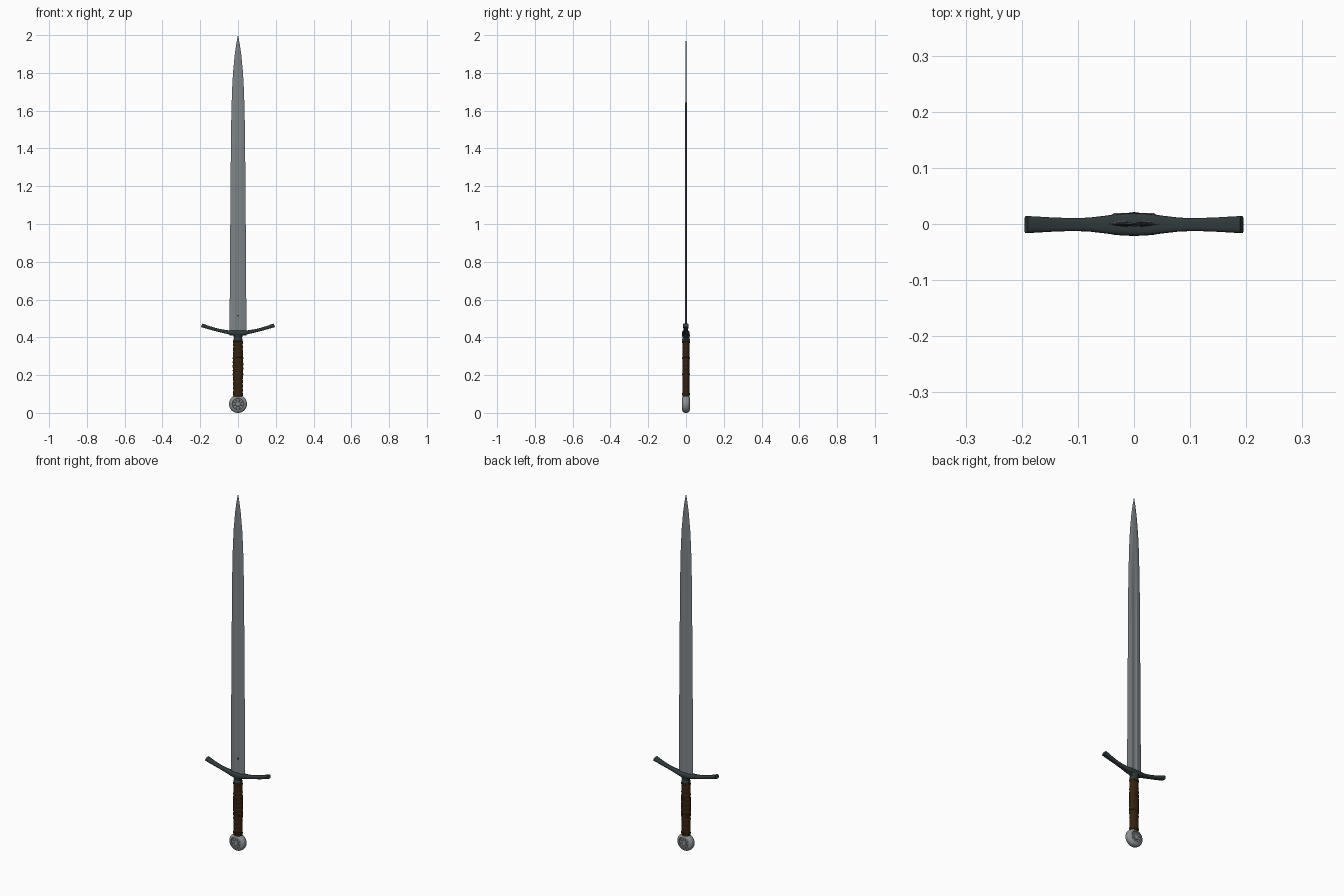
import bpy, bmesh, math
from mathutils import Matrix

if "Cube" in bpy.data.objects:
    bpy.data.objects.remove(bpy.data.objects["Cube"])


def material(name, rgb):
    m = bpy.data.materials.new(name)
    m.diffuse_color = (*rgb, 1)
    m.use_nodes = True
    m.node_tree.nodes["Principled BSDF"].inputs["Base Color"].default_value = m.diffuse_color
    return m


STEEL = material("blade steel", (0.21, 0.23, 0.245))
SILVER = material("pommel silver", (0.27, 0.285, 0.295))
IRON = material("dark iron", (0.03, 0.042, 0.043))
LEATHER = material("brown leather", (0.034, 0.016, 0.005))


def finish(bm, name, mat, angle=35):
    bmesh.ops.remove_doubles(bm, verts=bm.verts, dist=1e-6)
    bmesh.ops.recalc_face_normals(bm, faces=bm.faces)
    me = bpy.data.meshes.new(name)
    bm.to_mesh(me)
    bm.free()
    me.materials.append(mat)
    ob = bpy.data.objects.new(name, me)
    bpy.context.collection.objects.link(ob)
    bpy.ops.object.select_all(action='DESELECT')
    ob.select_set(True)
    bpy.context.view_layer.objects.active = ob
    bpy.ops.object.shade_smooth_by_angle(angle=math.radians(angle))
    return ob


def loft(rings, name, mat, angle=35, cap=True):
    """Skin a list of closed rings of points."""
    bm = bmesh.new()
    vs = [[bm.verts.new(p) for p in r] for r in rings]
    n = len(vs[0])
    for a, b in zip(vs, vs[1:]):
        for i in range(n):
            j = (i + 1) % n
            bm.faces.new((a[i], a[j], b[j], b[i]))
    if cap:
        bm.faces.new(vs[0])
        bm.faces.new(vs[-1])
    return finish(bm, name, mat, angle)


def interp(table, x):
    for (x0, y0), (x1, y1) in zip(table, table[1:]):
        if x <= x1:
            return y0 + (y1 - y0) * (x - x0) / (x1 - x0)
    return table[-1][1]


def oval(rx, ry, z, n=24):
    return [(rx * math.cos(2 * math.pi * i / n), ry * math.sin(2 * math.pi * i / n), z)
            for i in range(n)]


# Blade: lens section with a central fuller that fades out below the point
WIDTH = [(0.41, 0.045), (1.0, 0.041), (1.5, 0.037), (1.7, 0.032), (1.8, 0.0265),
         (1.9, 0.017), (1.95, 0.0098), (2.0, 0.0004)]
THICK = [(0.41, 0.0065), (1.5, 0.0045), (1.85, 0.0032), (1.95, 0.002), (2.0, 0.0003)]
DEPTH = [(0.41, 0.55), (1.5, 0.5), (1.75, 0.0), (2.0, 0.0)]
rings = []
for z in (0.41, 0.7, 1.0, 1.25, 1.5, 1.6, 1.7, 1.75, 1.8, 1.85, 1.9, 1.95, 1.98, 2.0):
    w, t, d = interp(WIDTH, z), interp(THICK, z), interp(DEPTH, z)
    f = min(0.014, 0.4 * w)
    half = [(w, 0), (0.7 * w, 0.6 * t), (f, t), (f * 0.6, t * (1 - 0.8 * d)), (0, t * (1 - d)),
            (-f * 0.6, t * (1 - 0.8 * d)), (-f, t), (-0.7 * w, 0.6 * t)]
    rings.append([(x, y, z) for x, y in half] + [(-x, -y, z) for x, y in half])
loft(rings, "blade", STEEL, 25)

# Small stamped mark on the front of the blade
bm = bmesh.new()
bmesh.ops.create_cone(bm, segments=8, radius1=0.005, radius2=0.005, depth=0.002, cap_ends=True,
                      matrix=Matrix.Translation((0, -0.0035, 0.515)) @ Matrix.Rotation(math.pi / 2, 4, 'X'))
finish(bm, "blade_mark", IRON)

# Crossguard: upswept bar, swollen at the middle and flared at the ends
GY = [(0, 0.0205), (0.025, 0.0195), (0.05, 0.016), (0.08, 0.0125), (0.11, 0.0115),
      (0.15, 0.013), (0.18, 0.0148), (0.195, 0.0155)]
GZ = [(0, 0.0135), (0.03, 0.0125), (0.06, 0.0095), (0.11, 0.0085), (0.16, 0.009), (0.195, 0.0105)]
rings = []
for k in range(-20, 21):
    x = 0.192 * k / 20
    u = abs(x) / 0.195
    zc = 0.422 + 0.043 * u ** 1.6
    slope = math.copysign(0.043 * 1.6 * u ** 0.6 / 0.195, x)
    a = math.atan(slope)
    hy, hz = interp(GY, abs(x)), interp(GZ, abs(x))
    ring = []
    for i in range(16):
        th = 2 * math.pi * (i + 0.5) / 16
        c, s = math.cos(th), math.sin(th)
        py = hy * math.copysign(abs(c) ** 0.55, c)
        pz = hz * math.copysign(abs(s) ** 0.55, s)
        ring.append((x - pz * math.sin(a), py - 0.001, zc + pz * math.cos(a)))
    rings.append(ring)
loft(rings, "crossguard", IRON, 40)

# Collar between guard and grip
loft([oval(0.021 * k, 0.0175 * k, z) for z, k in
      ((0.375, 1), (0.384, 1.15), (0.392, 1.15), (0.396, 1.0), (0.400, 1.0), (0.404, 1.15), (0.415, 1.15))],
     "grip_collar", IRON)

# Grip: oval leather handle with a spiral cord wrap, fuller at the middle
rings = []
N = 24
for k in range(105):
    z = 0.085 + 0.297 * k / 104
    swell = 1 + 0.10 * math.exp(-((z - 0.25) / 0.06) ** 2)
    ring = []
    for i in range(N):
        th = 2 * math.pi * i / N
        wrap = abs(math.sin(math.pi * (z - 0.085) / 0.023 - th / 2))
        r = 0.93 + 0.08 * wrap ** 0.6
        ring.append((0.0255 * swell * r * math.cos(th), 0.0195 * r * math.sin(th), z))
    rings.append(ring)
loft(rings, "leather_grip", LEATHER, 50)

# Raised cords around the grip
for n, z in enumerate((0.10, 0.205, 0.29, 0.375)):
    k = 1.06 if n in (1, 2) else 1
    loft([oval(0.0255 * k * s, 0.0198 * s, z + dz) for dz, s in
          ((-0.006, 0.9), (-0.004, 1.03), (0, 1.07), (0.004, 1.03), (0.006, 0.9))],
         "grip_cord_%d" % (n + 1), LEATHER)

# Wheel pommel: lathed around the y axis
half = [(0.0005, 0.0175), (0.012, 0.0175), (0.014, 0.0155), (0.029, 0.0155), (0.031, 0.020),
        (0.034, 0.020), (0.042, 0.0155), (0.0462, 0.010), (0.0475, 0.004)]
profile = [(r, -y) for r, y in half] + [(r, y) for r, y in reversed(half)]
PZ = 0.0475
loft([[(r * math.cos(2 * math.pi * i / 40), y, PZ + r * math.sin(2 * math.pi * i / 40))
       for i in range(40)] for r, y in profile], "wheel_pommel", SILVER)

# Ring of small studs on both faces of the pommel
bm = bmesh.new()
for side in (-1, 1):
    for i in range(8):
        a = 2 * math.pi * (i + 0.5) / 8
        m = Matrix.Translation((0.0215 * math.cos(a), side * 0.0155, PZ + 0.0215 * math.sin(a)))
        bmesh.ops.create_uvsphere(bm, u_segments=10, v_segments=6, radius=0.004, matrix=m)
finish(bm, "pommel_studs", SILVER)

# Peened tang button under the pommel
bm = bmesh.new()
bmesh.ops.create_cone(bm, segments=16, radius1=0.005, radius2=0.008, depth=0.006, cap_ends=True,
                      matrix=Matrix.Translation((0, 0, 0.003)))
finish(bm, "tang_button", SILVER)
